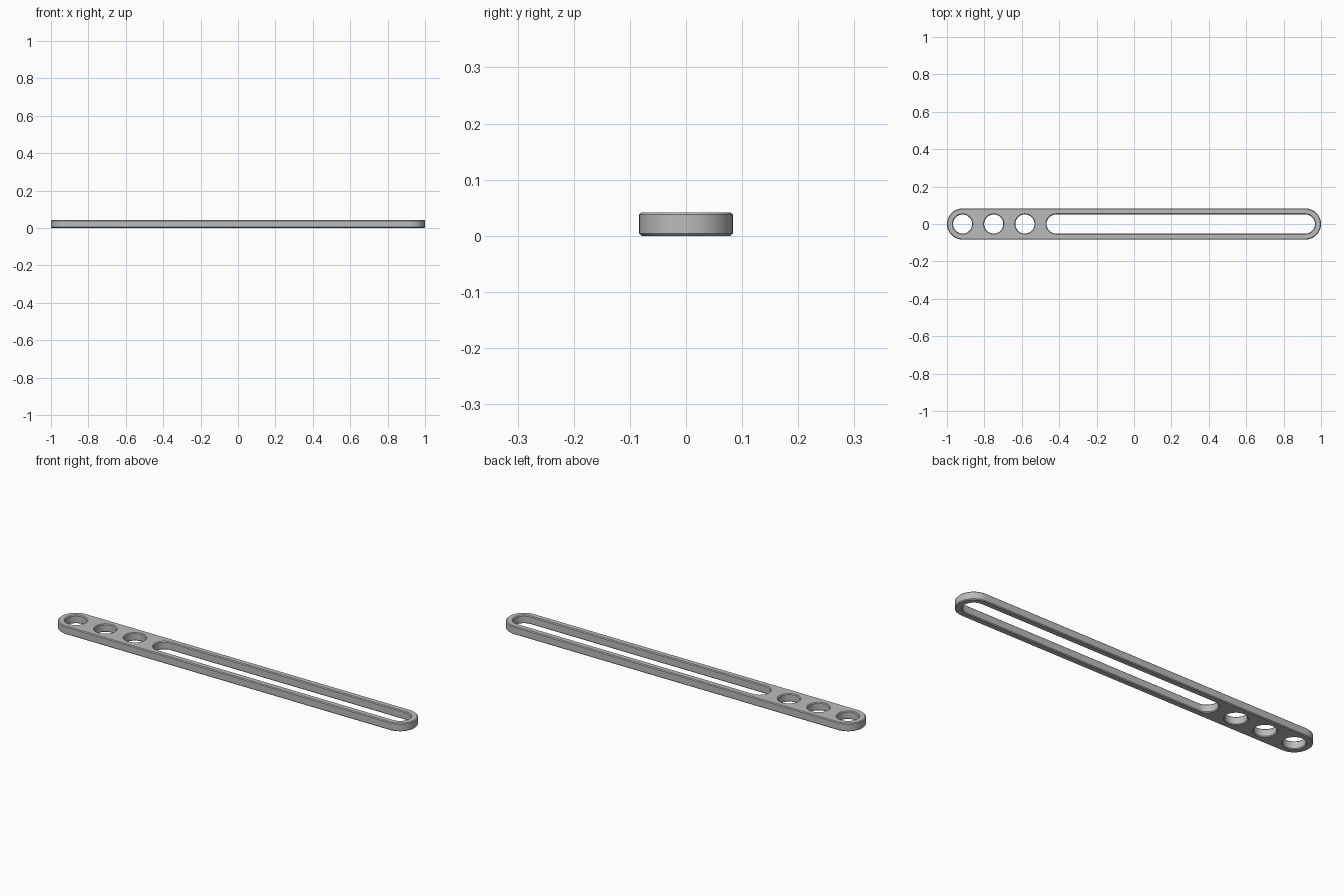
import bpy
import bmesh
from math import pi, cos, sin

if "Cube" in bpy.data.objects:
    bpy.data.objects.remove(bpy.data.objects["Cube"])

PITCH = 1 / 6            # spacing of the hole grid
HEIGHT = PITCH / 4
CHAMFER = 0.004
HOLE_R = 0.051
END = 1 - PITCH / 2      # centre of the rounded ends
STEPS = 32               # segments per half circle


def stadium(x0, x1, r):
    """Outline of a slot between two centres; a circle when they coincide."""
    pts = []
    for cx, start in ((x1, -pi / 2), (x0, pi / 2)):
        last = STEPS if x0 == x1 else STEPS + 1
        for i in range(last):
            a = start + pi * i / STEPS
            pts.append((cx + r * cos(a), r * sin(a)))
    return pts


def wall(bm, x0, x1, r, grow):
    """Chamfered upright wall; returns its bottom and top rim edges."""
    levels = ((0, grow), (CHAMFER, 0), (HEIGHT - CHAMFER, 0), (HEIGHT, grow))
    rings = [[bm.verts.new((x, y, z)) for x, y in stadium(x0, x1, r + d)]
             for z, d in levels]
    n = len(rings[0])
    for low, high in zip(rings, rings[1:]):
        for i in range(n):
            j = (i + 1) % n
            bm.faces.new((low[i], low[j], high[j], high[i]))
    return [[bm.edges.get((ring[i], ring[(i + 1) % n])) for i in range(n)]
            for ring in (rings[0], rings[-1])]


bm = bmesh.new()

# Outer wall, three round holes and the long slot
rims = [wall(bm, -END, END, PITCH / 2, -CHAMFER)]
for k in range(3):
    rims.append(wall(bm, -END + k * PITCH, -END + k * PITCH, HOLE_R, CHAMFER))
rims.append(wall(bm, -END + 3 * PITCH, END, HOLE_R, CHAMFER))

# Flat bottom and top with the openings left free
for side, nz in ((0, -1), (1, 1)):
    edges = [e for rim in rims for e in rim[side]]
    bmesh.ops.triangle_fill(bm, use_beauty=True, use_dissolve=False,
                            edges=edges, normal=(0, 0, nz))
bmesh.ops.recalc_face_normals(bm, faces=bm.faces[:])

mesh = bpy.data.meshes.new("slotted_beam")
bm.to_mesh(mesh)
bm.free()
beam = bpy.data.objects.new("slotted_beam", mesh)
bpy.context.scene.collection.objects.link(beam)

# Plain grey
grey = bpy.data.materials.new("grey")
grey.use_nodes = True
colour = (0.5, 0.5, 0.5, 1)
grey.diffuse_color = colour
grey.node_tree.nodes["Principled BSDF"].inputs["Base Color"].default_value = colour
mesh.materials.append(grey)

# Smooth round walls, crisp chamfers
bpy.ops.object.select_all(action="DESELECT")
beam.select_set(True)
bpy.context.view_layer.objects.active = beam
bpy.ops.object.shade_smooth_by_angle(angle=pi / 6)
